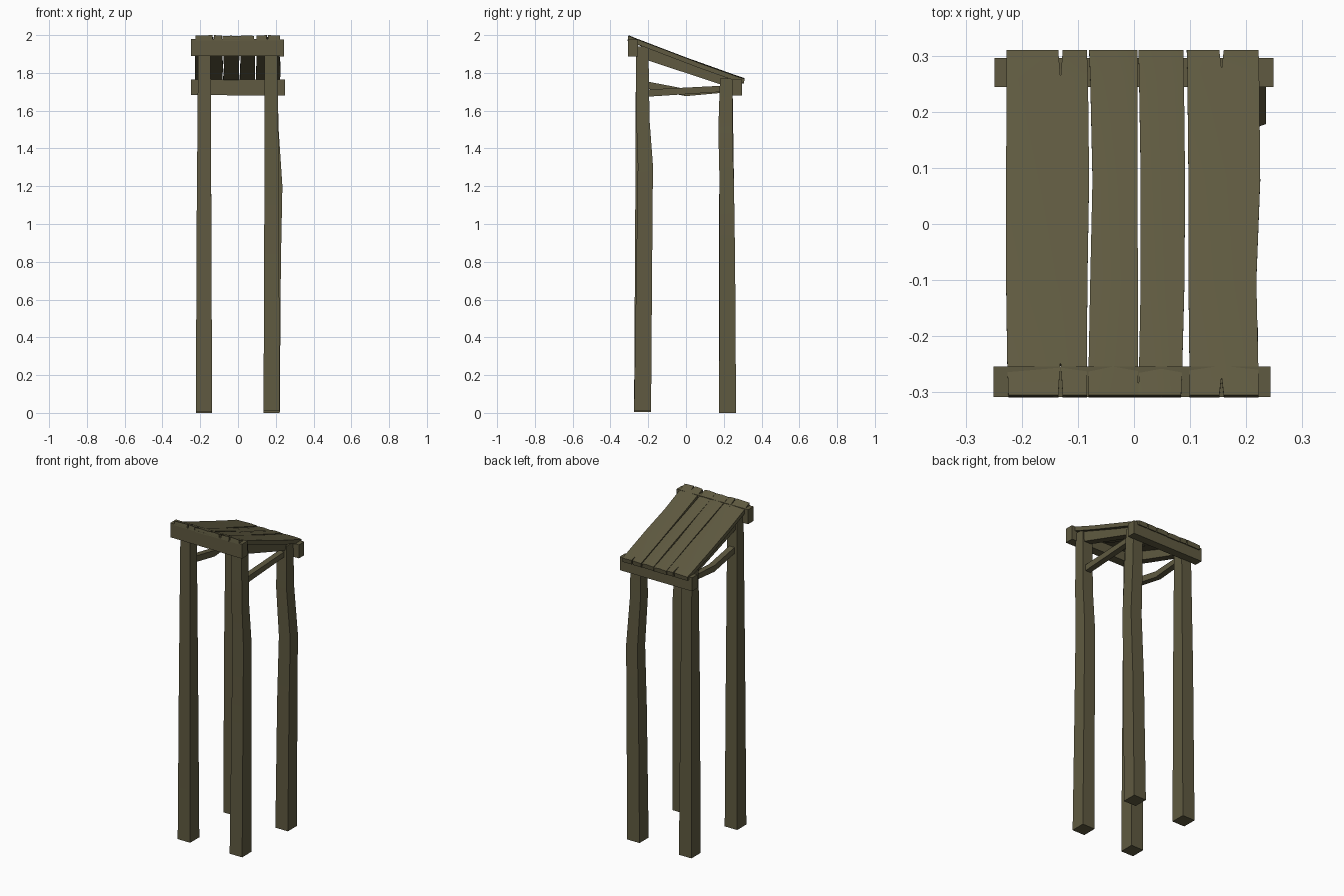
import bpy, bmesh
from mathutils import Vector

wood = bpy.data.materials.new("weathered wood")
wood.diffuse_color = (0.115, 0.102, 0.052, 1)


def finish(name, bm):
    bmesh.ops.remove_doubles(bm, verts=bm.verts, dist=0.0001)
    bmesh.ops.recalc_face_normals(bm, faces=bm.faces)
    me = bpy.data.meshes.new(name)
    bm.to_mesh(me)
    bm.free()
    me.materials.append(wood)
    ob = bpy.data.objects.new(name, me)
    bpy.context.collection.objects.link(ob)
    bpy.context.view_layer.objects.active = ob
    ob.select_set(True)
    bpy.ops.object.shade_smooth_by_angle(angle=0.6)
    ob.select_set(False)
    return ob


def loft(name, stations, u, v):
    """Square timber through stations (x, y, z, half_u, half_v)."""
    bm = bmesh.new()
    u, v = Vector(u), Vector(v)
    rings = []
    for x, y, z, a, b in stations:
        c = Vector((x, y, z))
        rings.append([bm.verts.new(c + u * a * i + v * b * j)
                      for i, j in ((-1, -1), (1, -1), (1, 1), (-1, 1))])
    for r, s in zip(rings, rings[1:]):
        for k in range(4):
            bm.faces.new((r[k], r[(k + 1) % 4], s[(k + 1) % 4], s[k]))
    bm.faces.new(rings[0])
    bm.faces.new(rings[-1])
    return finish(name, bm)


X, Y, Z = (1, 0, 0), (0, 1, 0), (0, 0, 1)

# Posts: tapered, two of them crooked
loft("front_left_post", [(-0.18, -0.23, 0.005, .043, .045), (-0.18, -0.23, 1.0, .039, .039),
                         (-0.178, -0.232, 1.94, .033, .033)], X, Y)
loft("front_right_post", [(0.178, -0.23, 0.01, .043, .045), (0.178, -0.222, 0.7, .040, .042),
                          (0.178, -0.215, 1.31, .038, .040), (0.176, -0.228, 1.55, .036, .035),
                          (0.175, -0.232, 1.94, .034, .033)], X, Y)
loft("back_left_post", [(-0.18, 0.22, 0, .043, .045), (-0.18, 0.216, 1.0, .039, .041),
                        (-0.178, 0.213, 1.77, .034, .033)], X, Y)
loft("back_right_post", [(0.178, 0.22, 0, .043, .045), (0.186, 0.219, 0.8, .041, .041),
                         (0.196, 0.216, 1.2, .039, .038), (0.179, 0.208, 1.5, .036, .037),
                         (0.175, 0.213, 1.77, .034, .033)], X, Y)

# Cross beams under the roof
loft("front_beam", [(-0.25, -0.281, 1.935, .027, .045), (0.243, -0.281, 1.933, .027, .045)], Y, Z)
loft("back_beam", [(-0.249, 0.27, 1.724, .026, .042), (0.249, 0.27, 1.723, .026, .042)], Y, Z)

# Side braces, the left one sagging
loft("right_brace", [(0.175, -0.22, 1.692, .018, .019), (0.175, 0.21, 1.717, .018, .016)], X, Z)
loft("left_brace", [(-0.178, -0.22, 1.738, .018, .019), (-0.178, 0.0, 1.696, .018, .019),
                    (-0.178, 0.21, 1.712, .018, .016)], X, Z)

# Sloping rafters between the posts
for side, sx in (("left", -0.178), ("right", 0.175)):
    loft(side + "_rafter", [(sx, -0.22, 1.908, .025, .036), (sx, 0.22, 1.752, .025, .025)], X, Z)


def roof_z(y):
    return 2.0 - (y + 0.305) * 0.37


def plank(name, x0, x1, wave_l, wave_r, sag, split=None, depth=(0, 0)):
    """Roof board with wavy edges, split open at both ends if asked."""
    ya, yb, t = -0.305, 0.31, 0.028
    ys = [ya, ya + (depth[0] or .05), -0.1, 0.08, yb - (depth[1] or .05), yb]
    xm = split if split else (x0 + x1) / 2
    bm = bmesh.new()
    for sgn, edge, wave in ((-1, x0, wave_l), (1, x1, wave_r)):
        rows = []
        for i, y in enumerate(ys):
            gap = 0.004 if split and i in (0, 5) else 0
            outer, inner = edge + wave[i], xm + sgn * gap
            zt = roof_z(y) - sag[i]
            rows.append([bm.verts.new(p) for p in (
                (outer, y, zt - .003), (inner, y, zt),
                (inner, y - .004, zt - t), (outer, y - .004, zt - t))])
        for i, (r, s) in enumerate(zip(rows, rows[1:])):
            for k in range(4):
                # inner wall exists only inside the split
                if k == 1 and not (split and i in (0, 4)):
                    continue
                bm.faces.new((r[k], r[(k + 1) % 4], s[(k + 1) % 4], s[k]))
        bm.faces.new(rows[0])
        bm.faces.new(rows[-1])
    finish(name, bm)


plank("roof_plank_1", -0.227, -0.084, (.003, .001, -.001, -.001, 0, 0),
      (0, 0, .001, .004, .002, 0), (0, .003, .006, .005, .002, 0), -0.131, (.063, .05))
plank("roof_plank_2", -0.081, 0.006, (0, 0, .003, .007, .003, .001),
      (.002, .001, .001, 0, 0, 0), (.003, .002, .004, .008, .005, .002))
plank("roof_plank_3", 0.009, 0.088, (-.001, 0, .003, .003, 0, -.001),
      (-.004, -.002, .002, .003, .001, 0), (.001, .004, .007, .004, .002, 0))
plank("roof_plank_4", 0.097, 0.222, (.002, .002, 0, 0, -.002, -.003),
      (0, 0, -.004, .003, .001, 0), (0, .002, .004, .006, .003, .001), 0.156, (.033, .034))
